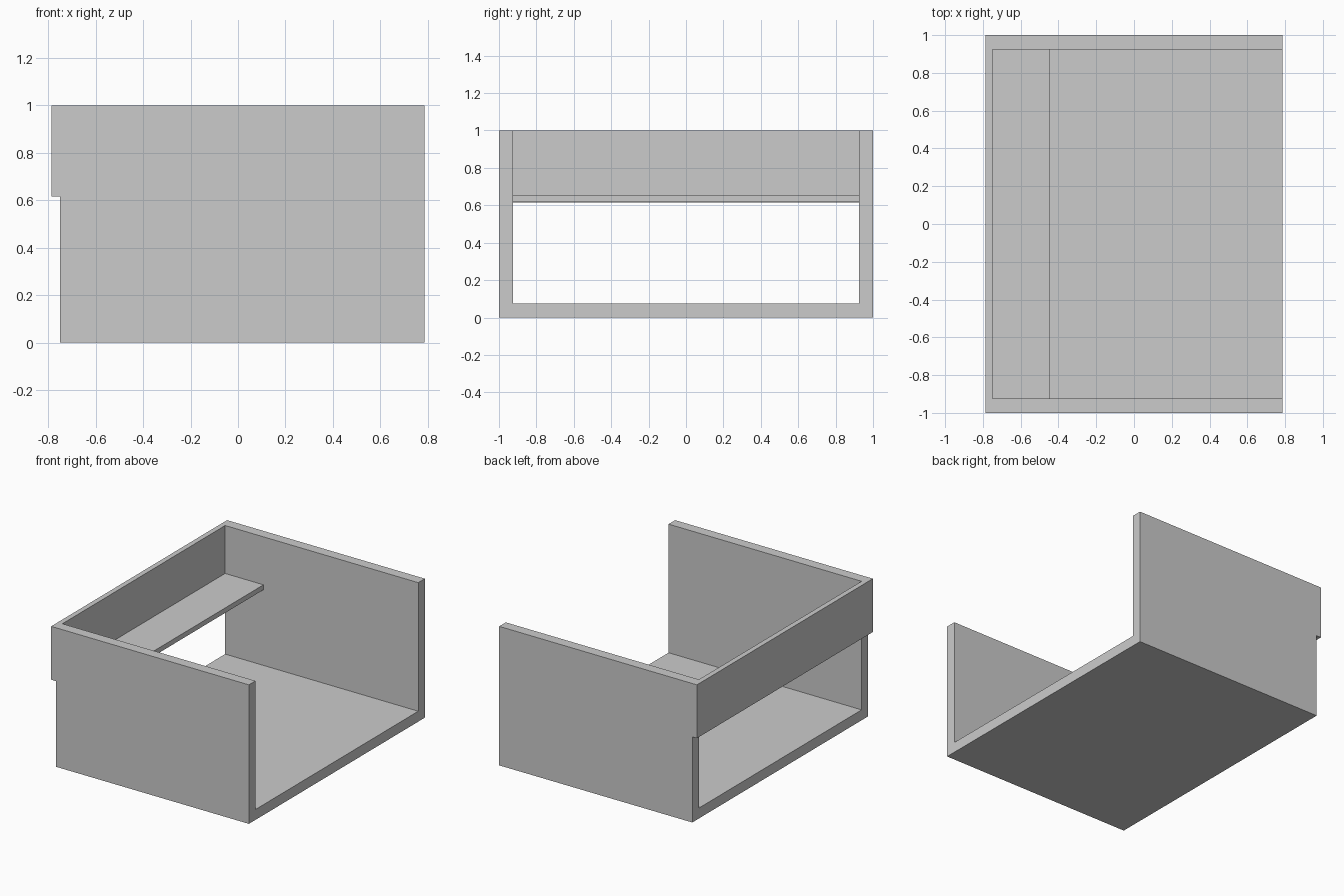
import bpy, bmesh

if "Cube" in bpy.data.objects:
    bpy.data.objects.remove(bpy.data.objects["Cube"])

X0, X1 = -0.75, 0.787      # channel back and front ends
WALL = 0.075


def extrude_profile(name, pts, x0, x1):
    """Extrude a closed (y, z) profile along x."""
    bm = bmesh.new()
    face = bm.faces.new([bm.verts.new((x0, y, z)) for y, z in pts])
    ext = bmesh.ops.extrude_face_region(bm, geom=[face])
    verts = [g for g in ext["geom"] if isinstance(g, bmesh.types.BMVert)]
    bmesh.ops.translate(bm, verts=verts, vec=(x1 - x0, 0, 0))
    bmesh.ops.recalc_face_normals(bm, faces=bm.faces)
    mesh = bpy.data.meshes.new(name)
    bm.to_mesh(mesh)
    bm.free()
    obj = bpy.data.objects.new(name, mesh)
    bpy.context.collection.objects.link(obj)
    return obj


def rect(half_width, z0, z1):
    return [(-half_width, z0), (half_width, z0), (half_width, z1), (-half_width, z1)]


# Floor and both side walls as one U-shaped channel
inner = 1 - WALL
channel = [(-1, 0), (1, 0), (1, 1), (inner, 1),
           (inner, WALL), (-inner, WALL), (-inner, 1), (-1, 1)]
extrude_profile("floor_and_side_walls", channel, X0, X1)

# Upper panel closing the end, overhanging the channel
extrude_profile("end_panel", rect(1, 0.616, 1), -0.787, X0)

# Thin shelf between the walls behind the panel
extrude_profile("shelf", rect(inner, 0.619, 0.655), X0, -0.445)
